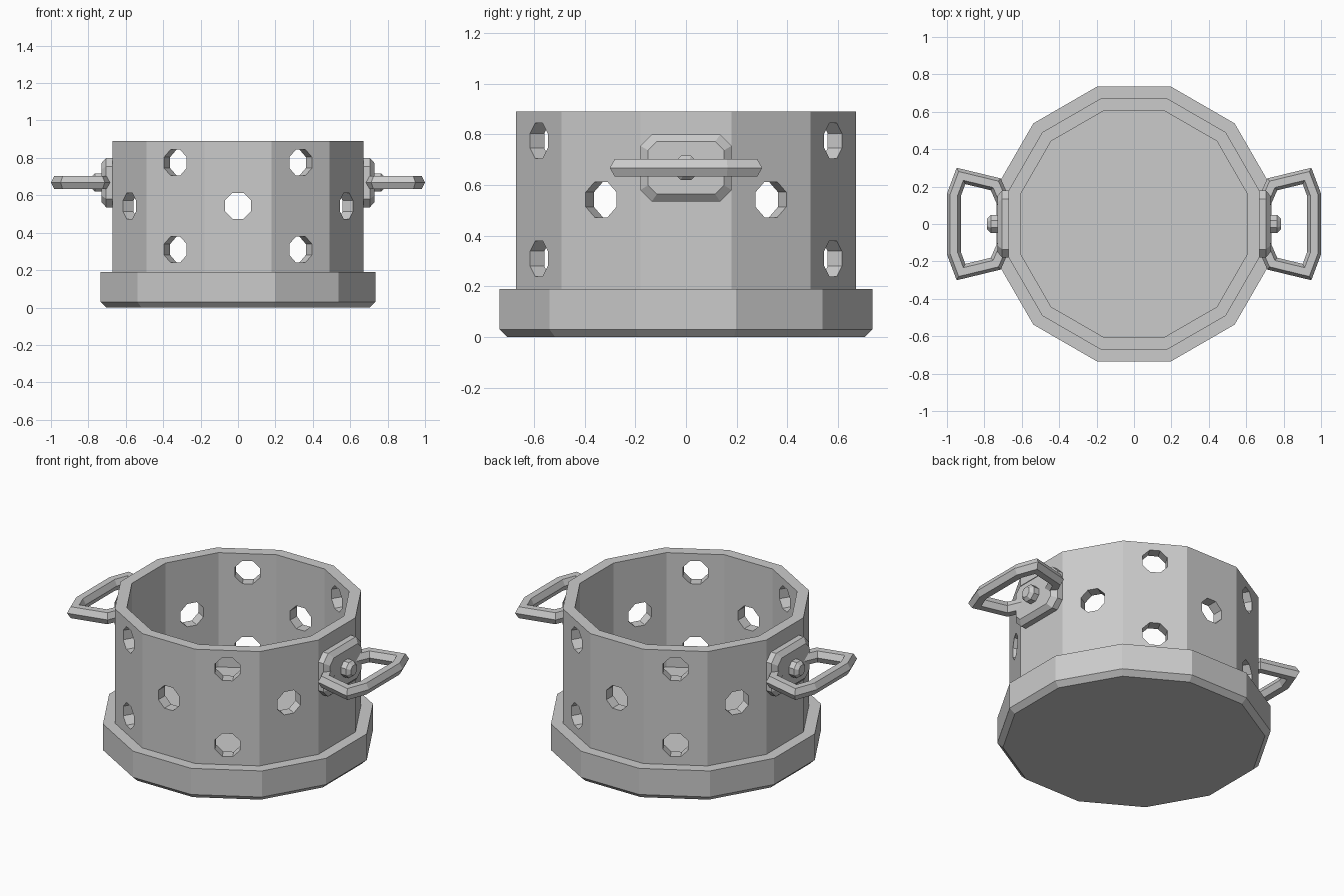
import bpy
import bmesh
from math import cos, sin, pi, radians
from mathutils import Vector, Matrix

cube = bpy.data.objects.get("Cube")
if cube:
    bpy.data.objects.remove(cube, do_unlink=True)

grey = bpy.data.materials.new("plain_grey")
grey.use_nodes = True
grey.diffuse_color = (0.6, 0.6, 0.6, 1)
bsdf = next(n for n in grey.node_tree.nodes if n.type == 'BSDF_PRINCIPLED')
bsdf.inputs["Base Color"].default_value = grey.diffuse_color


def polygon(sides, apothem):
    """Regular polygon with flats facing the axes."""
    r = apothem / cos(pi / sides)
    return [(r * cos((2 * i + 1) * pi / sides), r * sin((2 * i + 1) * pi / sides))
            for i in range(sides)]


def loft(bm, loops):
    """Skin a series of matching loops and close both ends."""
    rings = [[bm.verts.new(p) for p in loop] for loop in loops]
    n = len(rings[0])
    for a, b in zip(rings, rings[1:]):
        for i in range(n):
            j = (i + 1) % n
            bm.faces.new((a[i], a[j], b[j], b[i]))
    bm.faces.new(rings[0])
    bm.faces.new(rings[-1])


def finish(name, bm):
    bmesh.ops.recalc_face_normals(bm, faces=bm.faces)
    mesh = bpy.data.meshes.new(name)
    bm.to_mesh(mesh)
    bm.free()
    mesh.materials.append(grey)
    ob = bpy.data.objects.new(name, mesh)
    bpy.context.collection.objects.link(ob)
    return ob


# Twelve-sided pot with stepped base, chamfered foot and hollow inside
profile = [(0.705, 0), (0.735, 0.03), (0.735, 0.19), (0.67, 0.19),
           (0.67, 0.89), (0.605, 0.89), (0.605, 0.19)]
bm = bmesh.new()
loft(bm, [[(x, y, z) for x, y in polygon(12, a)] for a, z in profile])
pot = finish("pot_body", bm)

# Octagonal holes: one or two per wall panel, none behind the handles
bm = bmesh.new()
for k in range(12):
    if k in (0, 6):
        continue
    turn = Matrix.Rotation(radians(30 * k), 3, 'Z')
    for height in ((0.543,) if k % 2 else (0.31, 0.775)) if k not in (3, 9) else (0.543,):
        loft(bm, [[turn @ Vector((d, u, height + v)) for u, v in polygon(8, 0.07)]
                  for d in (0.5, 0.8)])
cutter = finish("hole_cutter", bm)
cutter.hide_render = True

mod = pot.modifiers.new("holes", 'BOOLEAN')
mod.operation = 'DIFFERENCE'
mod.solver = 'EXACT'
mod.object = cutter
bpy.context.view_layer.objects.active = pot
bpy.ops.object.modifier_apply(modifier=mod.name)
bpy.data.objects.remove(cutter, do_unlink=True)

MID = 0.668


def clipped_rect(w, h, c):
    """Rectangle with cut corners, given half width, half height and cut."""
    corner = [(w, h - c), (w - c, h)]
    loop = corner + [(-x, y) for x, y in reversed(corner)]
    return loop + [(-x, -y) for x, y in loop]


def mitred_sweep(path, section):
    """Loops of a section carried along a flat path, mitred at its bends."""
    loops = []
    for i, p in enumerate(path):
        before = (p - path[i - 1]).normalized() if i else None
        after = (path[i + 1] - p).normalized() if i < len(path) - 1 else None
        d1, d2 = before or after, after or before
        n1, n2 = Vector((d1.y, -d1.x)), Vector((d2.y, -d2.x))
        mitre = (n1 + n2) / (1 + n1.dot(n2))
        loops.append([(p.x + mitre.x * u, p.y + mitre.y * u, MID + v) for u, v in section])
    return loops


half = [(0.69, 0.10), (0.739, 0.212), (0.925, 0.257), (0.9625, 0.157)]
path = half + [(x, -y) for x, y in reversed(half)]
section = [(0.037, 0), (0.02, 0.035), (-0.02, 0.035),
           (-0.037, 0), (-0.02, -0.035), (0.02, -0.035)]

for side, label in ((1, "left"), (-1, "right")):
    # Chamfered mounting plate
    bm = bmesh.new()
    loft(bm, [[(side * x, u, MID + v) for u, v in clipped_rect(w, h, c)]
              for x, w, h, c in ((0.66, 0.18, 0.132, 0.045),
                                 (0.705, 0.18, 0.132, 0.045),
                                 (0.73, 0.15, 0.104, 0.035))])
    finish(label + "_handle_plate", bm)

    # Stud in the middle of the plate
    bm = bmesh.new()
    loft(bm, [[(side * x, u, MID + v) for u, v in polygon(8, a)]
              for x, a in ((0.72, 0.048), (0.765, 0.048), (0.785, 0.03))])
    finish(label + "_handle_stud", bm)

    # Open loop handle with six-sided bar
    bm = bmesh.new()
    loft(bm, mitred_sweep([Vector((side * x, y)) for x, y in path], section))
    finish(label + "_handle_loop", bm)
